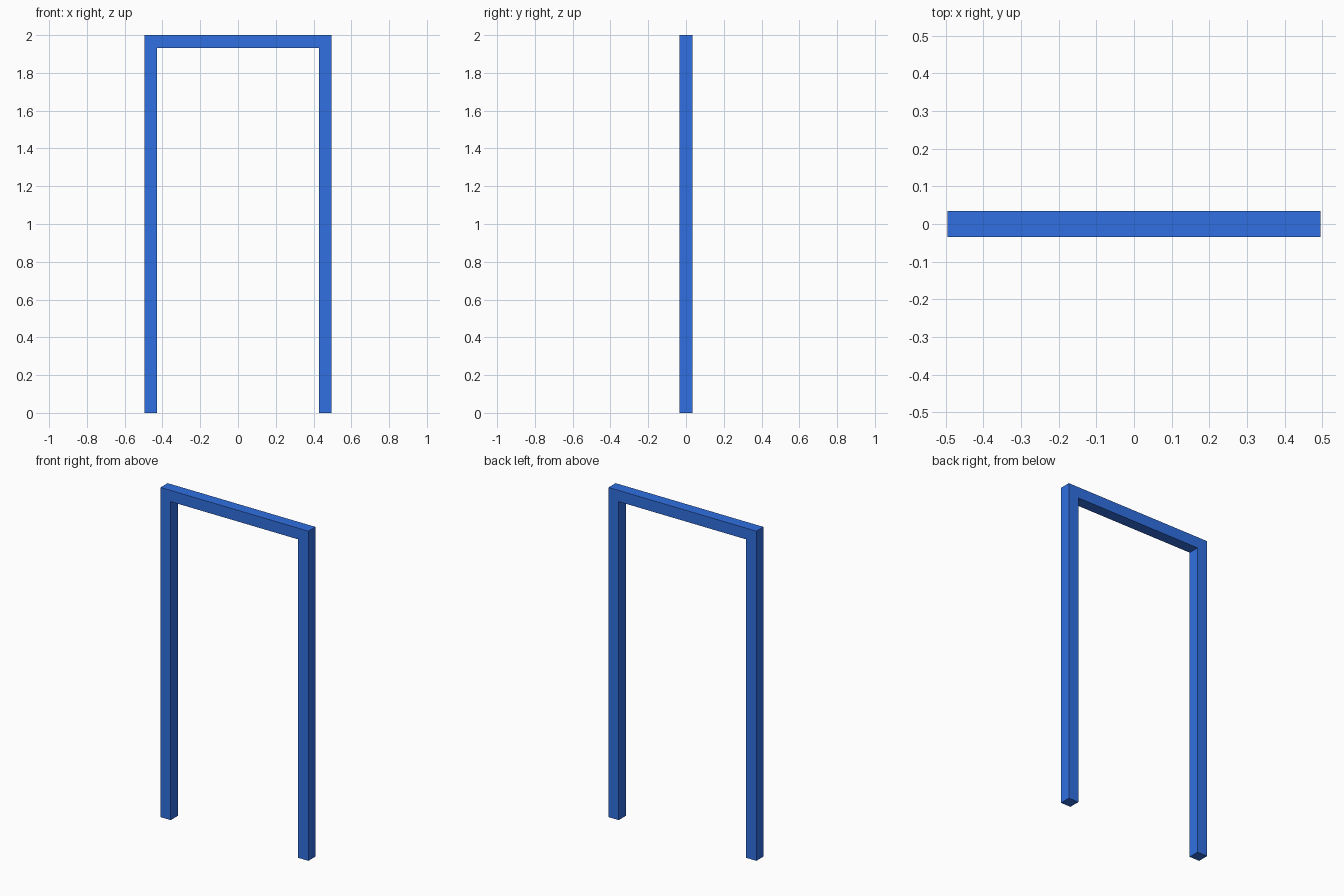
import bpy, bmesh
from mathutils import Vector

if "Cube" in bpy.data.objects:
    bpy.data.objects.remove(bpy.data.objects["Cube"])

HALF_W, HEIGHT = 0.496, 2.0
BAR, HALF_D = 0.068, 0.034
inner, under = HALF_W - BAR, HEIGHT - BAR

# Front outline of the frame: two posts joined by a top rail
bm = bmesh.new()
right = [(inner, 0), (HALF_W, 0), (HALF_W, HEIGHT), (inner, HEIGHT), (inner, under)]


def quad(points):
    bm.faces.new([bm.verts.new((x, -HALF_D, z)) for x, z in points])


# Post and corner quads, mirrored to both sides
for s in (1, -1):
    quad([(s * inner, 0), (s * HALF_W, 0), (s * HALF_W, under), (s * inner, under)])
    quad([(s * inner, under), (s * HALF_W, under), (s * HALF_W, HEIGHT), (s * inner, HEIGHT)])
# Top rail quad
quad([(-inner, under), (inner, under), (inner, HEIGHT), (-inner, HEIGHT)])
bmesh.ops.remove_doubles(bm, verts=bm.verts, dist=1e-5)

# Give the outline its depth
ext = bmesh.ops.extrude_face_region(bm, geom=bm.faces[:], use_keep_orig=True)
back = [v for v in ext["geom"] if isinstance(v, bmesh.types.BMVert)]
bmesh.ops.translate(bm, verts=back, vec=Vector((0, 2 * HALF_D, 0)))
bmesh.ops.recalc_face_normals(bm, faces=bm.faces)

mesh = bpy.data.meshes.new("door_frame")
bm.to_mesh(mesh)
bm.free()
frame = bpy.data.objects.new("door_frame", mesh)
bpy.context.collection.objects.link(frame)

# Blue paint
paint = bpy.data.materials.new("blue_paint")
paint.diffuse_color = (0.03, 0.16, 0.75, 1)
paint.use_nodes = True
paint.node_tree.nodes["Principled BSDF"].inputs["Base Color"].default_value = paint.diffuse_color
mesh.materials.append(paint)
